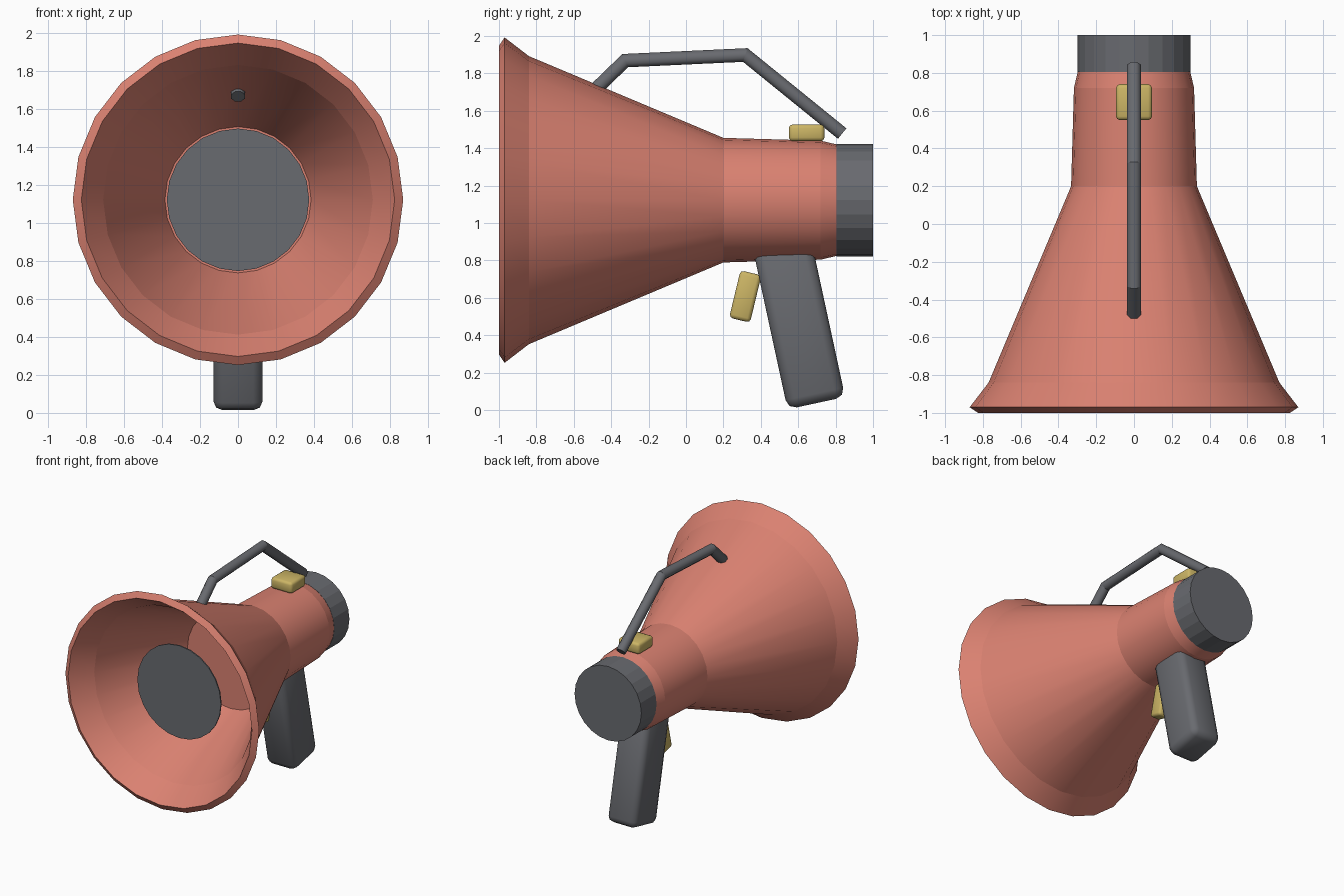
import bpy, bmesh, math
from mathutils import Matrix, Vector

AXIS_Z = 1.122   # height of the horn axis
SIDES = 24

default = bpy.data.objects.get("Cube")
if default:
    bpy.data.objects.remove(default, do_unlink=True)


def material(name, rgb):
    m = bpy.data.materials.new(name)
    m.use_nodes = True
    m.diffuse_color = (*rgb, 1)
    m.node_tree.nodes["Principled BSDF"].inputs["Base Color"].default_value = (*rgb, 1)
    return m


coral = material("coral", (0.70, 0.22, 0.165))
gray = material("dark gray", (0.14, 0.145, 0.16))
yellow = material("mustard yellow", (0.60, 0.46, 0.13))


def finish(bm, name, mat):
    bmesh.ops.recalc_face_normals(bm, faces=bm.faces[:])
    mesh = bpy.data.meshes.new(name)
    bm.to_mesh(mesh)
    bm.free()
    mesh.materials.append(mat)
    ob = bpy.data.objects.new(name, mesh)
    bpy.context.collection.objects.link(ob)
    return ob


def revolve(name, profile, mat, smooth):
    """Turn a (y, radius) profile around the horn axis and cap both ends."""
    bm = bmesh.new()
    rings = []
    for y, r in profile:
        angles = [math.tau * i / SIDES for i in range(SIDES)]
        rings.append([bm.verts.new((r * math.sin(a), y, AXIS_Z + r * math.cos(a)))
                      for a in angles])
    for a, b in zip(rings, rings[1:]):
        for i in range(SIDES):
            j = (i + 1) % SIDES
            bm.faces.new((a[i], a[j], b[j], b[i])).smooth = smooth
    for ring in (rings[0], rings[-1]):
        bm.faces.new(ring)
    # Keep every ring crisp while the sweep around the axis stays smooth
    for ring in rings:
        for i in range(SIDES):
            bm.edges.get((ring[i], ring[(i + 1) % SIDES])).smooth = False
    return finish(bm, name, mat)


def rounded_box(name, center, size, tilt, bevel, mat):
    """Bevelled box tilted about the x axis."""
    bm = bmesh.new()
    bmesh.ops.create_cube(bm, size=1)
    bmesh.ops.scale(bm, vec=size, verts=bm.verts[:])
    bmesh.ops.bevel(bm, geom=bm.edges[:], offset=bevel, segments=2,
                    profile=0.5, affect='EDGES')
    bmesh.ops.transform(bm, verts=bm.verts[:], matrix=Matrix.Translation(center)
                        @ Matrix.Rotation(math.radians(tilt), 4, 'X'))
    for f in bm.faces:
        f.smooth = True
    return finish(bm, name, mat)


# Horn: inner wall from the throat to the lip, then the outer wall to the rear
revolve("horn", [(-0.10, 0.385), (-0.83, 0.71), (-1.0, 0.825), (-0.97, 0.87),
                 (-0.84, 0.77), (0.2, 0.333), (0.72, 0.318), (0.81, 0.297)],
        coral, True)

# Rear cap and the speaker disc inside the mouth
revolve("rear_cap", [(0.805, 0.30), (1.0, 0.30)], gray, False)
revolve("speaker_disc", [(-0.755, 0.375), (-0.745, 0.375)], gray, False)

# Pistol grip, trigger and top button
rounded_box("grip", (0, 0.605, 0.462), (0.26, 0.315, 0.87), 12.2, 0.05, gray)
rounded_box("trigger", (0, 0.317, 0.607), (0.09, 0.115, 0.26), -13.5, 0.02, yellow)
rounded_box("top_button", (0, 0.645, 1.482), (0.19, 0.19, 0.09), 0, 0.02, yellow)

# Carrying handle: octagonal tube with mitred bends
path = [Vector((0, y, z)) for y, z in
        [(-0.535, 1.665), (-0.325, 1.868), (0.317, 1.898), (0.835, 1.478)]]
bm = bmesh.new()
rings = []
for i, p in enumerate(path):
    before = (p - path[i - 1]).normalized() if i else None
    after = (path[i + 1] - p).normalized() if i + 1 < len(path) else None
    tangent = ((before or after) + (after or before)).normalized()
    stretch = 1 / tangent.dot(before or after)
    up = Vector((1, 0, 0)).cross(tangent) * stretch
    ring = []
    for k in range(8):
        a = math.tau * (k + 0.5) / 8
        ring.append(bm.verts.new(p + 0.039 * (Vector((math.cos(a), 0, 0)) + up * math.sin(a))))
    rings.append(ring)
for a, b in zip(rings, rings[1:]):
    for k in range(8):
        bm.faces.new((a[k], a[(k + 1) % 8], b[(k + 1) % 8], b[k])).smooth = True
for ring in (rings[0], rings[-1]):
    bm.faces.new(ring)
for ring in rings:
    for k in range(8):
        bm.edges.get((ring[k], ring[(k + 1) % 8])).smooth = False
finish(bm, "carry_handle", gray)
